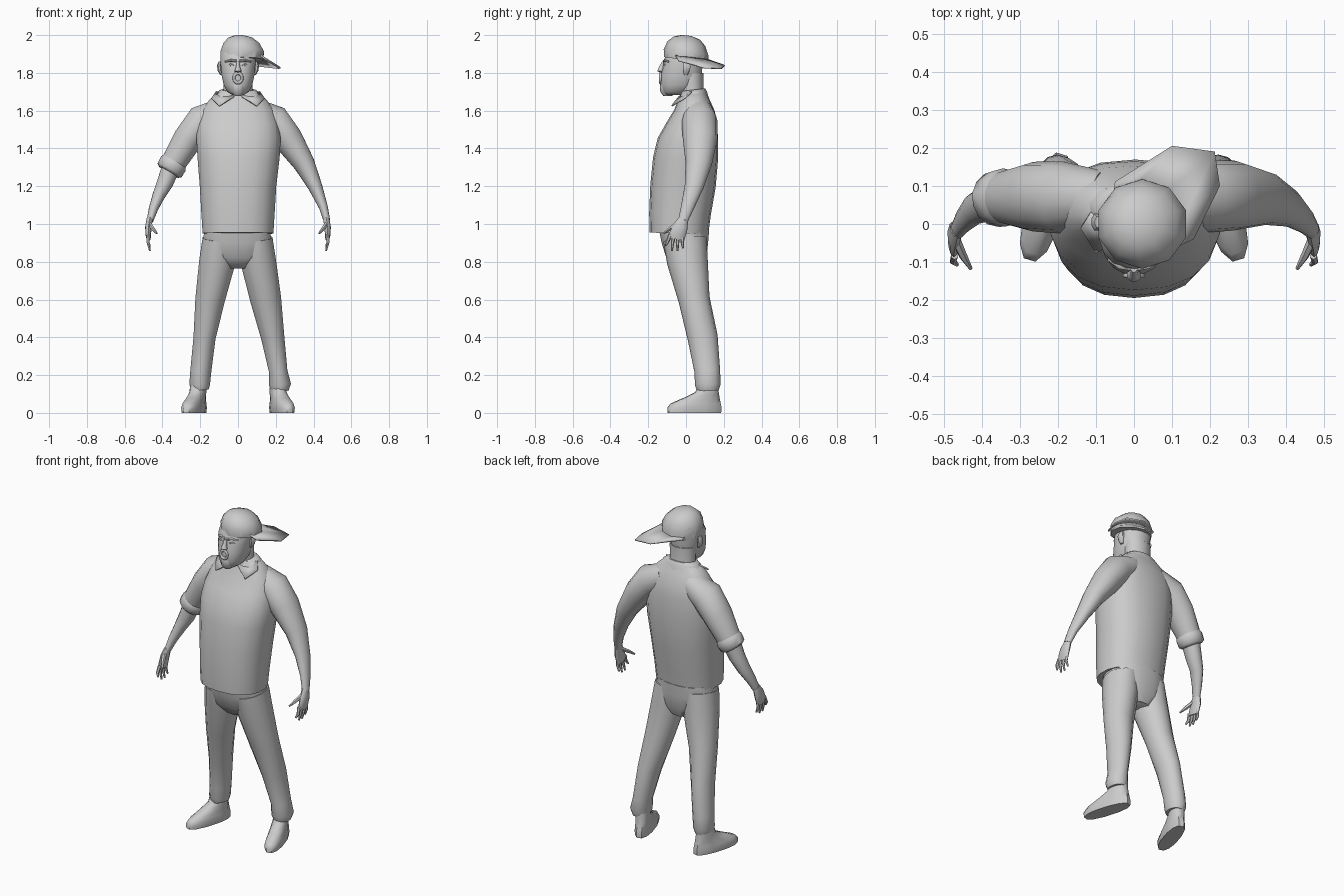
import bpy, bmesh, math
from mathutils import Vector

grey = bpy.data.materials.new("plain_grey")
grey.diffuse_color = (0.6, 0.6, 0.6, 1)


def make(name, verts, faces, angle=50):
    me = bpy.data.meshes.new(name)
    me.from_pydata(verts, [], faces)
    bm = bmesh.new()
    bm.from_mesh(me)
    bmesh.ops.recalc_face_normals(bm, faces=bm.faces)
    bm.to_mesh(me)
    bm.free()
    me.materials.append(grey)
    me.shade_smooth()
    me.set_sharp_from_angle(angle=math.radians(angle))
    ob = bpy.data.objects.new(name, me)
    bpy.context.collection.objects.link(ob)
    return ob


def loft(name, rings, n=14, flat=False, p=1.0, tilt=0.0, angle=50):
    """Skin rings (x, y, z, half width, half depth); flat keeps them level."""
    c = [Vector(r[:3]) for r in rings]
    verts, faces = [], []
    for i, r in enumerate(rings):
        if flat:
            u, v = Vector((1, 0, 0)), Vector((0, 1, tilt))
        else:
            t = (c[min(i + 1, len(c) - 1)] - c[max(i - 1, 0)]).normalized()
            u = Vector((0, 1, 0)).cross(t).normalized()
            v = t.cross(u)
        for k in range(n):
            a = math.tau * (k + 0.5) / n
            ca, sa = math.cos(a), math.sin(a)
            verts.append(c[i] + u * r[3] * math.copysign(abs(ca) ** p, ca)
                         + v * r[4] * math.copysign(abs(sa) ** p, sa))
    for i in range(len(rings) - 1):
        for k in range(n):
            j = (k + 1) % n
            faces.append((i * n + k, i * n + j, i * n + n + j, i * n + n + k))
    faces.append(tuple(range(n)))
    faces.append(tuple(range(len(verts) - n, len(verts))))
    return make(name, verts, faces, angle)


def plate(name, verts, faces, thick):
    ob = make(name, verts, faces, 30)
    m = ob.modifiers.new("thickness", 'SOLIDIFY')
    m.thickness = thick
    m.offset = 0
    return ob


# Shirt body
loft("shirt", [(0, -.037, .95, .19, .155), (0, -.032, 1.05, .196, .163),
               (0, -.016, 1.2, .205, .173), (.003, -.002, 1.35, .22, .172),
               (.003, .01, 1.45, .226, .16), (0, .03, 1.53, .218, .135),
               (0, .045, 1.6, .195, .108), (0, .043, 1.655, .155, .085),
               (0, .042, 1.70, .105, .065)], 18, True, .85, -.03)

# Collar band and two points
loft("collar", [(0, .042, 1.66, .135, .078), (0, .04, 1.695, .115, .07),
                (0, .035, 1.71, .095, .066)], 14, True, 1, .12)
for s, side in ((-1, "left"), (1, "right")):
    plate("collar_point_" + side,
          [(s * .115, .03, 1.70), (s * .02, -.035, 1.675), (s * .10, -.075, 1.625),
           (s * .14, -.01, 1.665)], [(0, 1, 2, 3)], .008)

# Sleeves and forearms: one rolled sleeve, one long sleeve
loft("rolled_sleeve", [(-.08, .07, 1.6, .07, .07), (-.19, .07, 1.545, .09, .095),
                       (-.265, .072, 1.45, .08, .092), (-.34, .07, 1.325, .068, .07)])
loft("sleeve_cuff", [(-.332, .07, 1.335, .068, .07), (-.342, .07, 1.32, .077, .077),
                     (-.362, .066, 1.285, .075, .074), (-.368, .065, 1.275, .06, .06)])
loft("bare_forearm", [(-.355, .066, 1.30, .05, .055), (-.385, .055, 1.22, .045, .048),
                      (-.42, .04, 1.15, .034, .042), (-.448, .01, 1.08, .025, .033),
                      (-.465, -.015, 1.02, .018, .026)], 12)
loft("long_sleeve", [(.08, .07, 1.6, .07, .07), (.19, .072, 1.545, .09, .095),
                     (.265, .075, 1.45, .08, .092), (.35, .067, 1.32, .058, .07),
                     (.41, .042, 1.195, .038, .05), (.452, .008, 1.09, .024, .035),
                     (.47, -.015, 1.02, .018, .026)])

# Hands with four fingers and a thumb
for s, side in ((-1, "left"), (1, "right")):
    loft("palm_" + side, [(s * .467, -.012, 1.03, .017, .025),
                          (s * .474, -.03, .985, .018, .04),
                          (s * .475, -.045, .945, .015, .043),
                          (s * .473, -.05, .92, .011, .04)], 10)
    for k, (y, z) in enumerate(((-.108, .885), (-.075, .858), (-.045, .857), (-.016, .872))):
        y0 = -.083 + k * .022
        loft(f"finger_{side}_{k + 1}",
             [(s * .473, y0, .945, .010, .011), (s * .477, (y0 + y) / 2 - .003, .905, .009, .0095),
              (s * .466, y, z, .005, .005)], 6)
    loft("thumb_" + side, [(s * .468, -.045, 1.0, .012, .014), (s * .45, -.085, .975, .011, .011),
                           (s * .43, -.118, .95, .005, .005)], 6)

# Trousers: seat, then each leg
loft("trouser_seat", [(-.005, -.01, .97, .175, .135), (-.003, -.006, .9, .188, .125),
                      (0, .002, .82, .17, .108), (0, .012, .765, .07, .075)], 16, True, .85)
legs = {
    "left": [(-.1, -.006, .92, .09, .115), (-.11, .008, .8, .098, .108),
             (-.148, .043, .6, .08, .083), (-.177, .088, .4, .06, .08),
             (-.197, .113, .22, .057, .068), (-.203, .115, .15, .056, .068),
             (-.2, .115, .12, .046, .058)],
    "right": [(.095, -.006, .92, .09, .115), (.108, .008, .8, .096, .108),
              (.147, .043, .6, .084, .083), (.184, .088, .4, .063, .08),
              (.213, .113, .22, .05, .068), (.222, .115, .15, .06, .068),
              (.22, .115, .12, .048, .058)]}
for side, rings in legs.items():
    loft("trouser_leg_" + side, rings)

# Shoes turned outward
for s, side in ((-1, "left"), (1, "right")):
    shoe = loft("shoe_" + side, [(0, -.105, .0, .046, .148), (0, -.105, .028, .05, .15),
                                 (0, -.098, .05, .046, .138), (0, -.065, .08, .043, .098),
                                 (0, -.035, .11, .042, .062), (0, -.03, .15, .04, .055)],
                12, True, .85)
    shoe.location = (s * .202, .145, 0)
    shoe.rotation_euler.z = s * math.radians(17)

# Neck and head
loft("neck", [(0, .04, 1.62, .085, .07), (0, .03, 1.71, .078, .062),
              (0, .03, 1.8, .08, .062)], 14, True)
loft("head", [(0, -.07, 1.682, .03, .04), (0, -.05, 1.70, .058, .078),
              (0, -.033, 1.735, .077, .102), (0, -.024, 1.785, .088, .111),
              (0, -.018, 1.825, .092, .106), (0, -.012, 1.87, .095, .106),
              (0, 0, 1.91, .09, .1), (0, .005, 1.95, .07, .08)], 16, True, .9)

# Face: nose, brow, open mouth, chin beard, eyes and ears
loft("nose", [(0, -.125, 1.80, .012, .012), (0, -.135, 1.81, .02, .018),
              (0, -.13, 1.83, .012, .015), (0, -.118, 1.86, .008, .01)], 8, True)
loft("chin_beard", [(0, -.095, 1.678, .02, .025), (0, -.108, 1.70, .033, .028),
                    (0, -.115, 1.735, .034, .024), (0, -.115, 1.75, .026, .018)], 10, True)
bpy.ops.mesh.primitive_torus_add(major_segments=14, minor_segments=6, major_radius=.022,
                                 minor_radius=.008, location=(0, -.136, 1.773),
                                 rotation=(math.pi / 2, 0, 0))
lips = bpy.context.object
lips.name = "lips"
lips.scale.y = 1.15
lips.data.materials.append(grey)
lips.data.shade_smooth()
for s, side in ((-1, "left"), (1, "right")):
    loft("brow_" + side, [(s * .008, -.112, 1.862, .008, .012), (s * .035, -.108, 1.866, .008, .012),
                          (s * .065, -.088, 1.86, .006, .01)], 8)
    loft("eye_" + side, [(s * .02, -.113, 1.842, .004, .008), (s * .036, -.108, 1.843, .008, .01),
                         (s * .054, -.096, 1.842, .004, .008)], 8)
    loft("ear_" + side, [(s * .088, .0, 1.79, .008, .01), (s * .096, .002, 1.81, .012, .018),
                         (s * .1, .005, 1.84, .013, .024), (s * .095, .005, 1.86, .008, .016)], 8, True)

# Cap crown
loft("cap_crown", [(.022, .002, 1.868, .118, .117), (.022, 0, 1.91, .121, .118),
                   (.018, .002, 1.955, .1, .1), (.012, .006, 1.985, .066, .068),
                   (.008, .005, 1.998, .025, .025)], 10, True, 1, -.13, 35)

# Cap bill pointing back and to one side
outer = [(.155, -.04, 1.865), (.225, .1, 1.826), (.212, .19, 1.825),
         (.10, .205, 1.838), (-.05, .11, 1.865)]
inner = []
for a in (-30, 12, 52, 92, 132):
    r = math.radians(a)
    inner.append((.022 + .113 * math.cos(r), .113 * math.sin(r), 1.885 - .015 * math.sin(r)))
plate("cap_bill", inner + outer, [(i, i + 1, i + 6, i + 5) for i in range(4)], .008)
